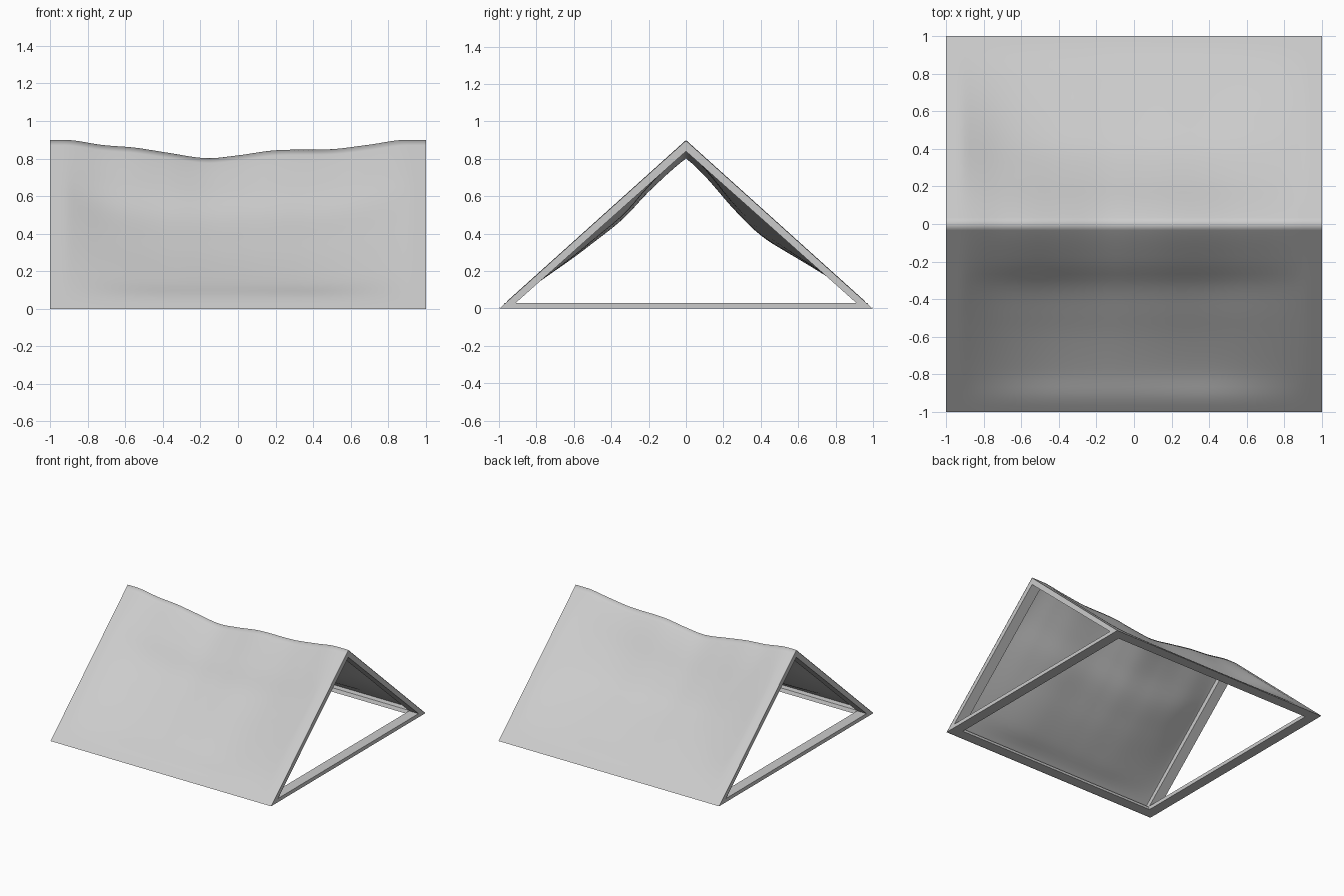
import bpy, bmesh, math

if "Cube" in bpy.data.objects:
    bpy.data.objects.remove(bpy.data.objects["Cube"])

W = 0.085        # frame bar depth along x


def make_object(name, bm):
    bmesh.ops.recalc_face_normals(bm, faces=bm.faces)
    mesh = bpy.data.meshes.new(name)
    bm.to_mesh(mesh)
    bm.free()
    obj = bpy.data.objects.new(name, mesh)
    bpy.context.collection.objects.link(obj)
    return obj


def extrude_loops(name, faces, x0, x1):
    """Extrude a set of (y, z) polygons sharing points from x0 to x1."""
    bm = bmesh.new()
    for pts in faces:
        bm.faces.new([bm.verts.new((x0, y, z)) for y, z in pts])
    bmesh.ops.remove_doubles(bm, verts=bm.verts, dist=1e-5)
    geo = bmesh.ops.extrude_face_region(bm, geom=bm.faces[:], use_keep_orig=True)
    moved = [v for v in geo["geom"] if isinstance(v, bmesh.types.BMVert)]
    bmesh.ops.translate(bm, verts=moved, vec=(x1 - x0, 0, 0))
    return make_object(name, bm)


# triangular end frames
outer = [(-0.997, 0.0), (0.997, 0.0), (0.0, 0.897)]
inner = [(-0.91, 0.03), (0.91, 0.03), (0.0, 0.84)]
ring = [[outer[i], outer[(i + 1) % 3], inner[(i + 1) % 3], inner[i]] for i in range(3)]
extrude_loops("left_end_frame", ring, -1, -1 + W)
extrude_loops("right_end_frame", ring, 1 - W, 1)

# long base rails with a sloped inner side
for side, name in ((-1, "front_base_rail"), (1, "back_base_rail")):
    prof = [(0.997 * side, 0), (0.91 * side, 0), (0.92 * side, 0.028), (0.965 * side, 0.03)]
    extrude_loops(name, [prof], -1 + W, 1 - W)


def curve(pts, x):
    """Smooth interpolation through (position, value) points."""
    n = len(pts)
    if x <= pts[0][0]:
        return pts[0][1]
    for i in range(n - 1):
        (a, p), (b, q) = pts[i], pts[i + 1]
        if x <= b:
            m0 = (q - pts[i - 1][1]) / (b - pts[i - 1][0]) if i else 0
            m1 = (pts[i + 2][1] - p) / (pts[i + 2][0] - a) if i + 2 < n else 0
            h = b - a
            t = (x - a) / h
            return ((2*t**3 - 3*t*t + 1) * p + (t**3 - 2*t*t + t) * h * m0
                    + (3*t*t - 2*t**3) * q + (t**3 - t*t) * h * m1)
    return pts[-1][1]


# cloth sag along the ridge and down each slope
RIDGE = [(-0.93, 0), (-0.72, 0.028), (-0.55, 0.042), (-0.38, 0.068), (-0.17, 0.098),
         (0, 0.083), (0.2, 0.056), (0.5, 0.05), (0.7, 0.026), (0.9, 0)]
FRONT = [(0, 0), (0.2, 0.03), (0.33, 0.07), (0.5, 0.068), (0.63, 0.06),
         (0.8, 0.038), (0.96, 0)]
BACK = [(0, 0), (0.1, 0.018), (0.25, 0.073), (0.4, 0.103), (0.55, 0.085),
        (0.78, 0.036), (0.96, 0)]


def cloth_height(x, y):
    s = abs(y)
    u = min(max((1 - W - abs(x)) / 0.6, 0), 1)
    edge = 1 - (1 - u) ** 2
    sag = curve(FRONT if y < 0 else BACK, s)
    fold = 1 + 0.13 * math.sin(5 * x + 4 * y) * math.cos(3 * y - 2 * x)
    drop = curve(RIDGE, x) * (1 - s) ** 1.5 + edge * sag * fold
    # over the end frames the cloth lies flat on the bars
    return 0.9 * (1 - s) - (drop if abs(x) < 1 - W else 0)


# draped cloth cover over both slopes
bm = bmesh.new()
bmesh.ops.create_grid(bm, x_segments=80, y_segments=60, size=1)
for v in bm.verts:
    v.co.z = cloth_height(v.co.x, v.co.y)
cover = make_object("cloth_cover", bm)
for p in cover.data.polygons:
    p.use_smooth = True
